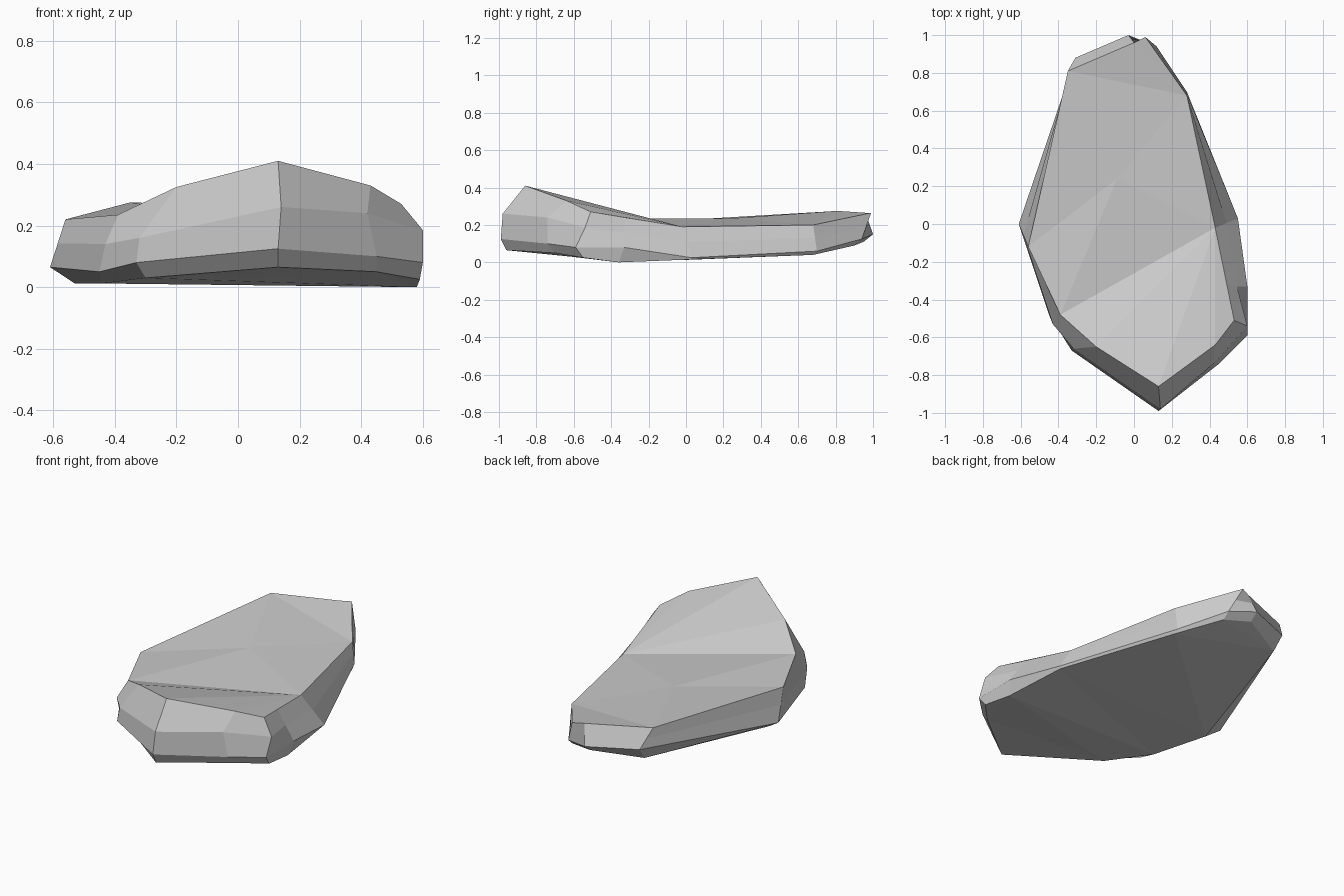
import bpy
import bmesh
from mathutils import Vector

default_cube = bpy.data.objects.get("Cube")
if default_cube:
    bpy.data.objects.remove(default_cube, do_unlink=True)


def make_material(name, color):
    material = bpy.data.materials.new(name)
    material.use_nodes = True
    material.diffuse_color = color
    shader = material.node_tree.nodes["Principled BSDF"]
    shader.inputs["Base Color"].default_value = color
    shader.inputs["Roughness"].default_value = 0.9
    return material


def ring_points(points):
    """Turn points given in hundredths of a unit into vectors."""
    return [Vector(point) / 100 for point in points]


# Chiselled outline of the upper surface, counter-clockwise from the front tip
crest = ring_points([
    (13, -86, 41), (43, -64, 33), (53, -51, 27), (49, -33, 24),
    (43, -2, 19), (28, 68, 20), (6, 99, 26.5), (0, 96, 26.5),
    (-35, 81, 27.5), (-56, -12, 22), (-39, -48, 23.5), (-20, -65, 32.5),
])

# Widest outline, just above the underside
rim = ring_points([
    (13, -99, 12.5), (45, -74, 10), (60, -59, 8), (60, -33, 8),
    (55, 3, 2.5), (28, 70, 6), (12, 94, 12.5), (-3, 100, 15),
    (-31, 88, 16), (-61, 0, 6.5), (-45, -48, 5), (-33, -67, 8),
])

# Outline of the underside
base = ring_points([
    (13, -96, 6.5), (45, -70, 5), (59, -55, 2.5), (58, -36, 0),
    (54, 2, 1.5), (28, 68, 4), (12, 90, 9), (-3, 95, 11),
    (-30, 82, 8.5), (-53, -3, 1.2), (-44, -36, 1.2), (-30, -61, 3),
])

# Belt halfway up the sides, bulging outwards around the blunt front
belt = [upper.lerp(lower, 0.5) for upper, lower in zip(crest, rim)]
bulges = {0: (14, -98, 26), 1: (42, -74, 24), 2: (60, -54, 18.5),
          10: (-43, -53, 14), 11: (-32, -66, 16)}
for column, point in bulges.items():
    belt[column] = Vector(point) / 100

# Stack the outlines into faceted side walls
bm = bmesh.new()
rings = [[bm.verts.new(point) for point in ring]
         for ring in (base, rim, belt, crest)]
count = len(crest)
for lower, upper in zip(rings, rings[1:]):
    for i in range(count):
        j = (i + 1) % count
        bm.faces.new((lower[i], lower[j], upper[j], upper[i]))

# Underside
underside = bm.faces.new(list(reversed(rings[0])))
bmesh.ops.triangulate(bm, faces=[underside])


def fan(hub, rim_verts):
    for first, second in zip(rim_verts, rim_verts[1:]):
        bm.faces.new((hub, first, second))


# Upper surface: raised front, shallow hollow in the middle, tilted rear
top = rings[-1]
hollow = bm.verts.new((-0.09, 0.24, 0.235))
fan(top[4], [top[10], top[11], top[0], top[1], top[2], top[3]])
fan(hollow, [top[4], top[5], top[8], top[9], top[10], top[4]])
fan(top[5], [top[6], top[7], top[8]])

# Finish the rock as one flat-shaded object
bmesh.ops.recalc_face_normals(bm, faces=bm.faces[:])
mesh = bpy.data.meshes.new("rock_slab")
bm.to_mesh(mesh)
bm.free()
mesh.materials.append(make_material("stone_grey", (0.6, 0.6, 0.6, 1.0)))
rock = bpy.data.objects.new("rock_slab", mesh)
bpy.context.collection.objects.link(rock)
